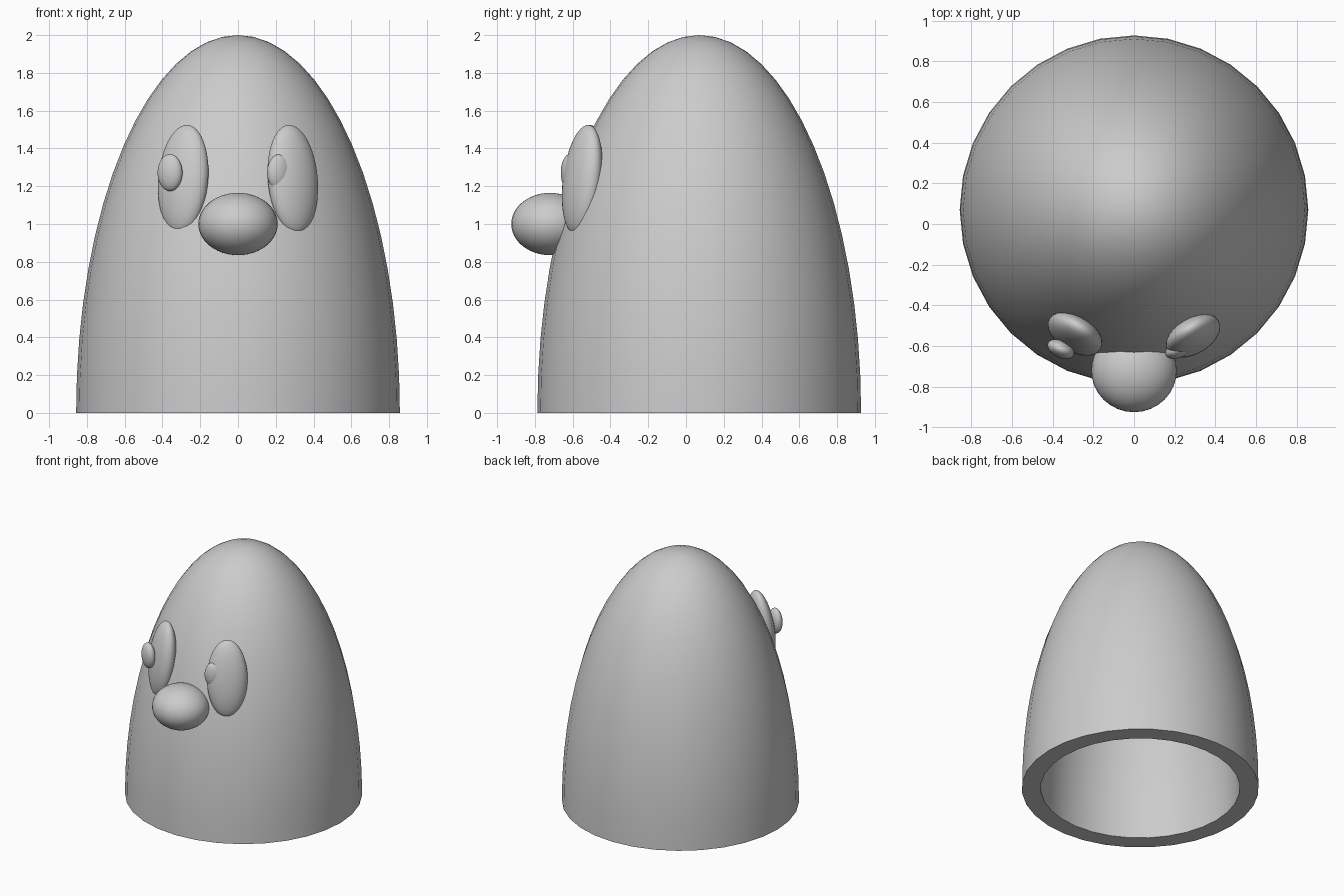
import bpy
import bmesh
from math import sin, cos, pi, radians
from mathutils import Matrix, Vector

cube = bpy.data.objects.get("Cube")
if cube:
    bpy.data.objects.remove(cube, do_unlink=True)

grey = bpy.data.materials.new("light grey")
grey.use_nodes = True
colour = (0.6, 0.6, 0.6, 1)
grey.diffuse_color = colour
grey.node_tree.nodes["Principled BSDF"].inputs["Base Color"].default_value = colour


def finish(bm, name):
    """Turn a bmesh into a smooth object with sharp rims."""
    bmesh.ops.recalc_face_normals(bm, faces=bm.faces)
    mesh = bpy.data.meshes.new(name)
    bm.to_mesh(mesh)
    bm.free()
    mesh.materials.append(grey)
    obj = bpy.data.objects.new(name, mesh)
    bpy.context.collection.objects.link(obj)
    bpy.ops.object.select_all(action='DESELECT')
    obj.select_set(True)
    bpy.context.view_layer.objects.active = obj
    bpy.ops.object.shade_smooth_by_angle(angle=radians(40))
    return obj


def ellipsoid(name, centre, radii, turn=0, lean=0):
    """Ellipsoid leaned back about x, then turned about z (degrees)."""
    bm = bmesh.new()
    bmesh.ops.create_uvsphere(bm, u_segments=32, v_segments=24, radius=1)
    matrix = (Matrix.Translation(centre)
              @ Matrix.Rotation(radians(turn), 4, 'Z')
              @ Matrix.Rotation(radians(-lean), 4, 'X')
              @ Matrix.Diagonal((*radii, 1)))
    bmesh.ops.transform(bm, matrix=matrix, verts=bm.verts)
    return finish(bm, name)


# Hollow dome: outer and inner half-ellipse profiles spun round the axis
STEPS = 16
CENTRE_Y = 0.07


def arc(radius, height):
    angles = [i * pi / 2 / STEPS for i in range(STEPS + 1)]
    return [Vector((radius * sin(a), CENTRE_Y, height * cos(a))) for a in angles]


profile = arc(0.857, 2.0) + arc(0.72, 1.86)[::-1]
bm = bmesh.new()
points = [bm.verts.new(p) for p in profile]
edges = [bm.edges.new(pair) for pair in zip(points, points[1:])]
bmesh.ops.spin(bm, geom=points + edges, cent=(0, CENTRE_Y, 0), axis=(0, 0, 1),
               angle=2 * pi, steps=32)
bmesh.ops.remove_doubles(bm, verts=bm.verts, dist=0.0005)
finish(bm, "hollow_body")

# Nose
ellipsoid("nose", (0, -0.72, 1.0), (0.21, 0.205, 0.165))

# Eyes lean back against the dome; both pupils glance to the same side
for name, side, y, pupil_x in (("left", 1, -0.55, 0.22), ("right", -1, -0.54, -0.36)):
    ellipsoid(name + "_eye", (side * 0.29, y, 1.235), (0.147, 0.08, 0.292),
              turn=side * 31, lean=8)
    ellipsoid(name + "_pupil", (pupil_x, -0.615, 1.272), (0.07, 0.042, 0.098),
              turn=side * 25)
